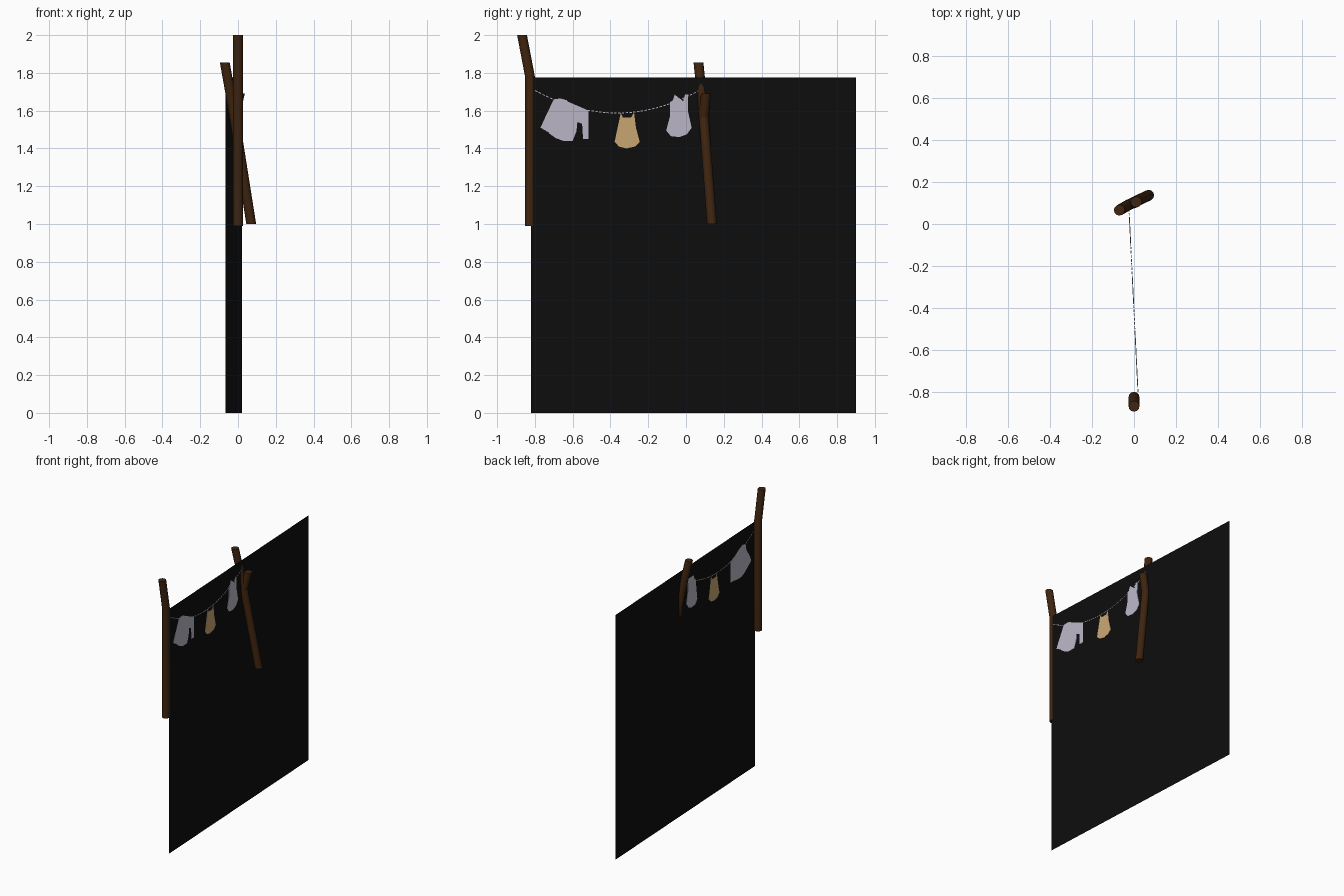
import bpy, bmesh, math

if "Cube" in bpy.data.objects:
    bpy.data.objects.remove(bpy.data.objects["Cube"])


def material(name, rgb):
    m = bpy.data.materials.new(name)
    m.diffuse_color = (*rgb, 1)
    m.use_nodes = True
    m.node_tree.nodes["Principled BSDF"].inputs["Base Color"].default_value = m.diffuse_color
    return m


BROWN = material("dark_brown_wood", (0.05, 0.018, 0.005))
BLACK = material("black_backing", (0.004, 0.004, 0.004))
PALE = material("pale_lavender_cloth", (0.50, 0.47, 0.57))
TAN = material("tan_cloth", (0.58, 0.38, 0.17))


def finish(bm, name, mat, smooth=False):
    bmesh.ops.recalc_face_normals(bm, faces=bm.faces)
    me = bpy.data.meshes.new(name)
    bm.to_mesh(me)
    bm.free()
    me.materials.append(mat)
    ob = bpy.data.objects.new(name, me)
    bpy.context.collection.objects.link(ob)
    if smooth:
        bpy.context.view_layer.objects.active = ob
        ob.select_set(True)
        bpy.ops.object.shade_smooth_by_angle(angle=math.radians(50))
        ob.select_set(False)
    return ob


def pole(name, path, r=0.026, sides=12):
    """Pole made of level rings along a path, with flat ends."""
    bm = bmesh.new()
    rings = []
    for x, y, z in path:
        rings.append([bm.verts.new((x + r * math.cos(a), y + r * math.sin(a), z))
                      for a in (2 * math.pi * i / sides for i in range(sides))])
    for lo, hi in zip(rings, rings[1:]):
        for i in range(sides):
            j = (i + 1) % sides
            bm.faces.new((lo[i], lo[j], hi[j], hi[i]))
    bm.faces.new(rings[0][::-1])
    bm.faces.new(rings[-1])
    return finish(bm, name, BROWN, True)


def sheet_x(y):
    """The backing sheet is turned slightly off the y axis."""
    return 0.02 - 0.0494 * (y + 0.82)


def add_plate(bm, outline, half=0.002):
    """Thin plate showing on both sides of the sheet, from (y, z) points."""
    f, b = [[bm.verts.new((sheet_x(y) + s * half, y, z)) for y, z in outline]
            for s in (1, -1)]
    bm.faces.new(f)
    bm.faces.new(b[::-1])
    n = len(outline)
    for i in range(n):
        j = (i + 1) % n
        bm.faces.new((f[i], b[i], b[j], f[j]))


def garment(name, outline, mat):
    bm = bmesh.new()
    add_plate(bm, outline)
    bmesh.ops.triangulate(bm, faces=[f for f in bm.faces if len(f.verts) > 4])
    finish(bm, name, mat)


# Poles: bent front one, leaning forked rear one
pole("front_pole", [(0, -0.826, 0.99), (0, -0.826, 1.78), (0, -0.868, 2.0)])
pole("rear_pole", [(0.07, 0.137, 1.0), (-0.028, 0.09, 1.62), (-0.07, 0.066, 1.855)])
pole("rear_pole_fork", [(-0.02, 0.094, 1.56), (0.01, 0.105, 1.69)])

# Backing sheet
bm = bmesh.new()
bm.faces.new([bm.verts.new((sheet_x(y), y, z)) for y, z in
              ((-0.82, 0), (0.9, 0), (0.9, 1.775), (-0.82, 1.775))])
finish(bm, "backing_sheet", BLACK)

# Sagging line, drawn as short dashes
bm = bmesh.new()


def line_z(y):
    return 1.585 + 0.12 * ((y + 0.365) / 0.435) ** 2


for i in range(44):
    y0 = -0.80 + i * 0.02
    y1 = y0 + 0.013
    z0, z1 = line_z(y0), line_z(y1)
    add_plate(bm, [(y0, z0), (y1, z1), (y1, z1 + 0.005), (y0, z0 + 0.005)])
finish(bm, "washing_line", PALE)

# Washing
garment("long_sleeved_shirt", [
    (-0.77, 1.51), (-0.745, 1.495), (-0.71, 1.535), (-0.725, 1.48), (-0.69, 1.455),
    (-0.65, 1.44), (-0.60, 1.44), (-0.58, 1.49), (-0.575, 1.54), (-0.55, 1.53),
    (-0.545, 1.45), (-0.515, 1.45), (-0.525, 1.53), (-0.515, 1.60), (-0.56, 1.62),
    (-0.61, 1.605), (-0.63, 1.63), (-0.63, 1.655), (-0.665, 1.665), (-0.70, 1.66),
    (-0.71, 1.61), (-0.75, 1.555)], PALE)
garment("tan_vest", [
    (-0.345, 1.59), (-0.335, 1.565), (-0.29, 1.565), (-0.275, 1.59), (-0.265, 1.51),
    (-0.245, 1.435), (-0.27, 1.41), (-0.315, 1.40), (-0.355, 1.41), (-0.378, 1.435),
    (-0.36, 1.51)], TAN)
garment("pale_vest", [
    (-0.06, 1.685), (-0.045, 1.655), (-0.015, 1.65), (-0.005, 1.685), (0.012, 1.685),
    (0.01, 1.60), (0.03, 1.51), (0.005, 1.475), (-0.035, 1.46), (-0.08, 1.465),
    (-0.105, 1.495), (-0.085, 1.57), (-0.085, 1.645), (-0.07, 1.655)], PALE)
